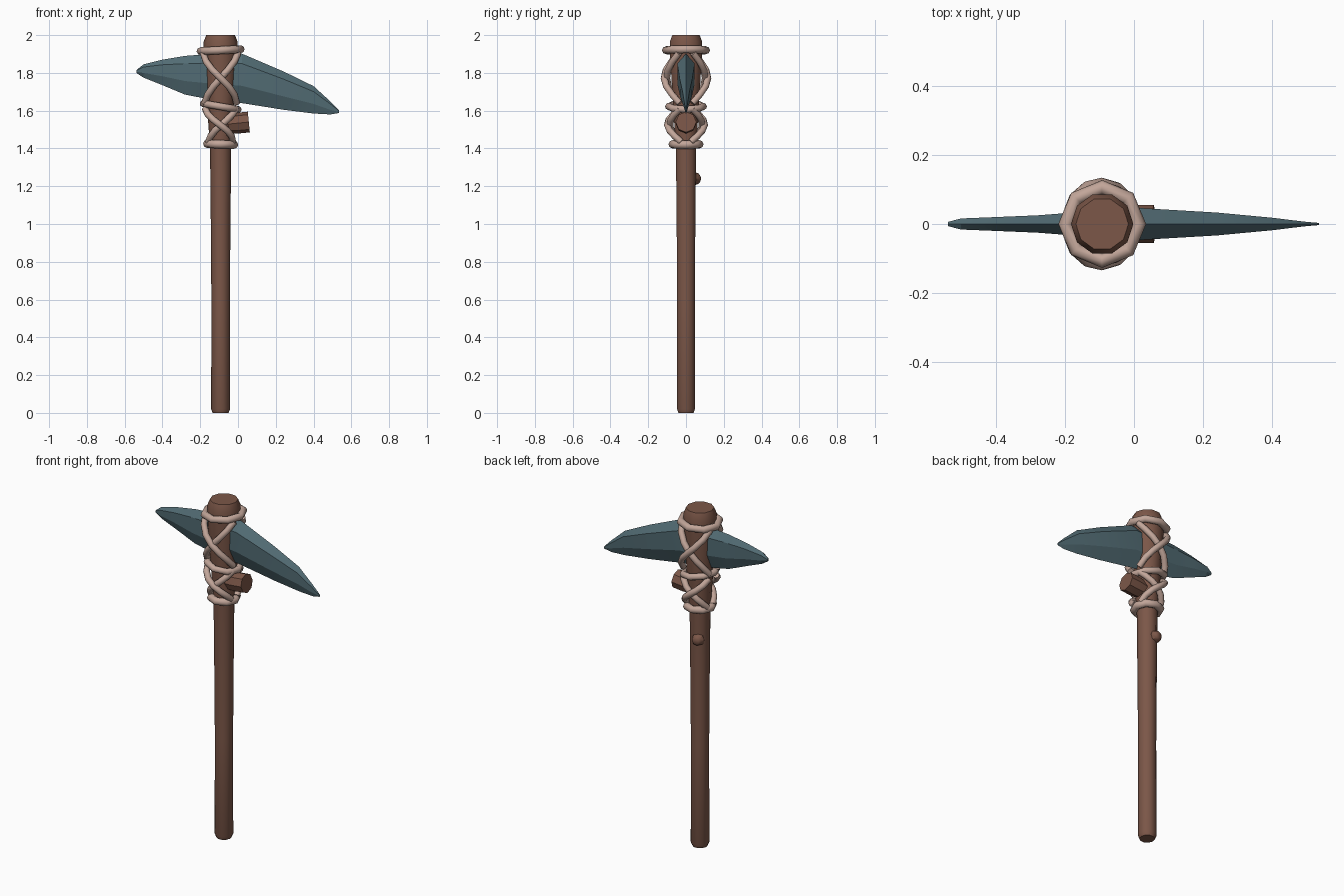
import bpy, bmesh, math
from mathutils import Vector, Matrix

if "Cube" in bpy.data.objects:
    bpy.data.objects.remove(bpy.data.objects["Cube"])

CX = -0.092  # handle axis

def material(name, rgb):
    m = bpy.data.materials.new(name)
    m.diffuse_color = (*rgb, 1)
    m.use_nodes = True
    m.node_tree.nodes["Principled BSDF"].inputs["Base Color"].default_value = m.diffuse_color
    return m

WOOD = material("wood", (0.20, 0.095, 0.065))
STONE = material("stone", (0.085, 0.15, 0.175))
ROPE = material("rope", (0.54, 0.38, 0.32))

def smooth(ob, deg):
    bpy.ops.object.select_all(action='DESELECT')
    ob.select_set(True)
    bpy.context.view_layer.objects.active = ob
    bpy.ops.object.shade_smooth_by_angle(angle=math.radians(deg))

def loft(name, rings, mat, deg):
    """Skin a list of equal-length point rings and cap both ends."""
    bm = bmesh.new()
    vs = [[bm.verts.new(p) for p in r] for r in rings]
    n = len(vs[0])
    for a, b in zip(vs, vs[1:]):
        for i in range(n):
            j = (i + 1) % n
            bm.faces.new((a[i], a[j], b[j], b[i]))
    bm.faces.new(vs[0][::-1])
    bm.faces.new(vs[-1])
    bmesh.ops.recalc_face_normals(bm, faces=bm.faces)
    me = bpy.data.meshes.new(name)
    bm.to_mesh(me)
    bm.free()
    me.materials.append(mat)
    ob = bpy.data.objects.new(name, me)
    bpy.context.collection.objects.link(ob)
    smooth(ob, deg)
    return ob

def turned(name, profile, sides, origin, axis, mat, deg=42):
    """Round part from (height, radius) pairs along an axis."""
    rot = Vector(axis).to_track_quat('Z', 'Y').to_matrix().to_4x4()
    m = Matrix.Translation(origin) @ rot
    rings = [[m @ Vector((r * math.cos(math.tau * i / sides),
                          r * math.sin(math.tau * i / sides), h))
              for i in range(sides)] for h, r in profile]
    return loft(name, rings, mat, deg)

def rope(name, pts, radius, cyclic=False):
    cu = bpy.data.curves.new(name, 'CURVE')
    cu.dimensions = '3D'
    cu.bevel_depth = radius
    cu.bevel_resolution = 2
    cu.use_fill_caps = True
    sp = cu.splines.new('POLY')
    sp.points.add(len(pts) - 1)
    for p, co in zip(sp.points, pts):
        p.co = (*co, 1)
    sp.use_cyclic_u = cyclic
    cu.materials.append(ROPE)
    ob = bpy.data.objects.new(name, cu)
    bpy.context.collection.objects.link(ob)
    bpy.ops.object.select_all(action='DESELECT')
    ob.select_set(True)
    bpy.context.view_layer.objects.active = ob
    bpy.ops.object.convert(target='MESH')
    smooth(bpy.context.object, 50)

# Handle, flaring towards the top
turned("handle", [(0, 0.042), (0.02, 0.05), (0.6, 0.049), (1.0, 0.052), (1.4, 0.056),
                  (1.6, 0.070), (1.9, 0.089), (1.965, 0.090), (2.0, 0.076)],
       10, (CX, 0, 0), (0, 0, 1), WOOD)

# Cut branch stub under the blade, and a small knot at the back
turned("branch_stub", [(0, 0.045), (0.08, 0.055), (0.15, 0.055)],
       8, (CX, 0, 1.525), (1, 0, 0.1), WOOD)
turned("knot", [(0, 0.036), (0.025, 0.028), (0.034, 0.016)],
       8, (CX - 0.018, 0.042, 1.24), (-0.25, 1, 0), WOOD)

# Stone blade: stations of x, top z, bottom z, half thickness
stations = [(-0.538, 1.815, 1.800, 0.006), (-0.50, 1.845, 1.775, 0.016),
            (-0.40, 1.870, 1.735, 0.020), (-0.28, 1.890, 1.685, 0.025),
            (-0.15, 1.900, 1.660, 0.035), (0.02, 1.902, 1.640, 0.046),
            (0.24, 1.808, 1.605, 0.033), (0.40, 1.730, 1.585, 0.018),
            (0.49, 1.648, 1.580, 0.007), (0.535, 1.602, 1.588, 0.003)]
rings = []
for x, t, b, y in stations:
    h = t - b
    hi, lo = t - 0.2 * h, b + 0.35 * h
    rings.append([(x, 0, t), (x, y, hi), (x, y * 0.95, lo),
                  (x, 0, b), (x, -y * 0.95, lo), (x, -y, hi)])
loft("stone_blade", rings, STONE, 12)

# Rope bands: height, radius, tube radius, tilt
for name, z, r, tube, tilt in (("top_band", 1.92, 0.106, 0.021, 0.05),
                               ("middle_band", 1.622, 0.092, 0.019, -0.17),
                               ("bottom_band", 1.422, 0.071, 0.022, -0.03)):
    pts = []
    for i in range(8):
        a = math.tau * i / 8
        dx = r * math.cos(a)
        pts.append((CX + dx, r * math.sin(a), z + tilt * dx))
    rope(name, pts, tube, True)

# Crossed lashings on the front and back
for part, z0, z1, r0, r1 in (("upper", 1.905, 1.64, 0.100, 0.092),
                             ("lower", 1.61, 1.435, 0.088, 0.070)):
    for side, sy in (("front", -1), ("back", 1)):
        for k, sx in enumerate((-1, 1)):
            pts = []
            for i in range(7):
                t = i / 6
                a = math.radians(-68 + 136 * t)
                r = r0 + (r1 - r0) * t + (0.006 + 0.014 * k) * math.sin(math.pi * t)
                pts.append((CX + sx * r * math.sin(a), sy * r * math.cos(a),
                            z0 + (z1 - z0) * t))
            rope(f"{part}_{side}_lashing_{k + 1}", pts, 0.018)
